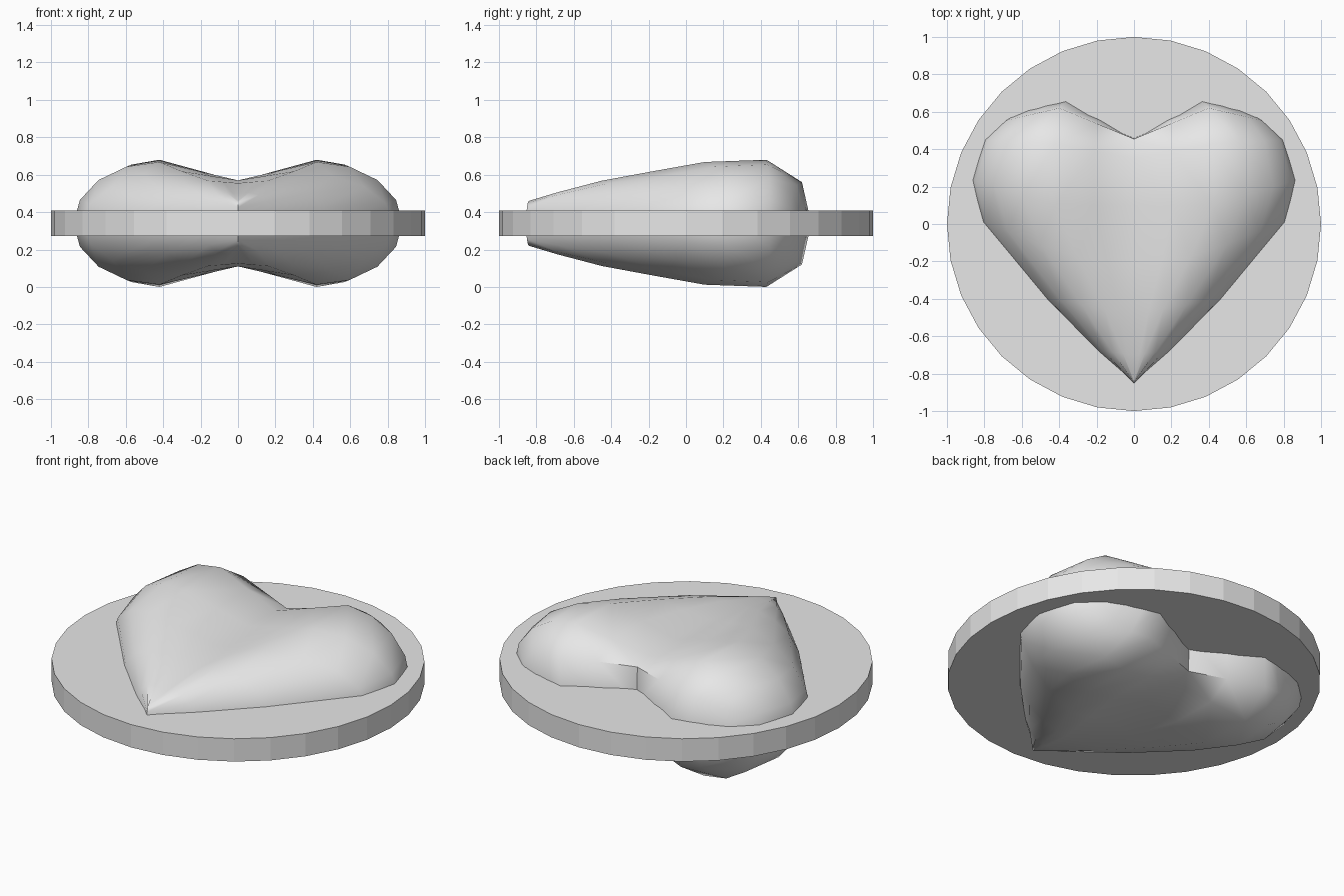
import bpy, bmesh, math

if "Cube" in bpy.data.objects:
    bpy.data.objects.remove(bpy.data.objects["Cube"], do_unlink=True)

MID = 0.34

grey = bpy.data.materials.new("light_grey")
grey.use_nodes = True
grey.diffuse_color = (0.8, 0.8, 0.8, 1)
grey.node_tree.nodes["Principled BSDF"].inputs["Base Color"].default_value = grey.diffuse_color

# Flat round disc around the middle
bpy.ops.mesh.primitive_cylinder_add(vertices=32, radius=1, depth=0.135, location=(0, 0, MID))
disc = bpy.context.object
disc.name = "disc"
disc.data.materials.append(grey)

# Heart stations, back to tip: valley (y, z), ridge (x, y, z), outer edge (x, y)
stations = [
    ((0.46, 0), (0.35, 0.67, 0), (0.60, 0.62)),
    ((0.455, 0.20), (0.40, 0.62, 0.22), (0.70, 0.55)),
    ((0.35, 0.225), (0.42, 0.43, 0.34), (0.81, 0.45)),
    ((0.10, 0.23), (0.42, 0.10, 0.328), (0.88, 0.24)),
    ((-0.20, 0.23), (0.30, -0.18, 0.278), (0.83, 0.02)),
    ((-0.47, 0.215), (0.16, -0.45, 0.228), (0.48, -0.40)),
    ((-0.70, 0.16), (0.06, -0.69, 0.165), (0.20, -0.68)),
    ((-0.84, 0.12), (0, -0.84, 0.12), (0, -0.855)),
]


def section(valley, ridge, outer):
    """Straight slope from valley to ridge, then a quarter ellipse down to the edge."""
    start = (0, *valley)
    points = [start, tuple((a + b) / 2 for a, b in zip(start, ridge))]
    for step in range(5):
        angle = step * math.pi / 8
        s = math.sin(angle)
        points.append((ridge[0] + (outer[0] - ridge[0]) * s,
                       ridge[1] + (outer[1] - ridge[1]) * s,
                       ridge[2] * math.cos(angle)))
    return points


# Loft one quarter of the heart, then reflect it across x and z
bm = bmesh.new()
rows = [section(*s) for s in stations]
for sx in (1, -1):
    for sz in (1, -1):
        grid = [[bm.verts.new((x * sx, y, z * sz)) for x, y, z in row] for row in rows]
        for r0, r1 in zip(grid, grid[1:]):
            for i in range(len(r0) - 1):
                bm.faces.new((r0[i], r0[i + 1], r1[i + 1], r1[i]))
bmesh.ops.remove_doubles(bm, verts=bm.verts, dist=0.0005)
bmesh.ops.dissolve_degenerate(bm, edges=bm.edges, dist=0.0005)
bmesh.ops.recalc_face_normals(bm, faces=bm.faces)
mesh = bpy.data.meshes.new("heart")
bm.to_mesh(mesh)
bm.free()

heart = bpy.data.objects.new("heart", mesh)
heart.location.z = MID
bpy.context.collection.objects.link(heart)
mesh.materials.append(grey)
bpy.ops.object.select_all(action="DESELECT")
heart.select_set(True)
bpy.context.view_layer.objects.active = heart
bpy.ops.object.shade_smooth_by_angle(angle=math.radians(50))
